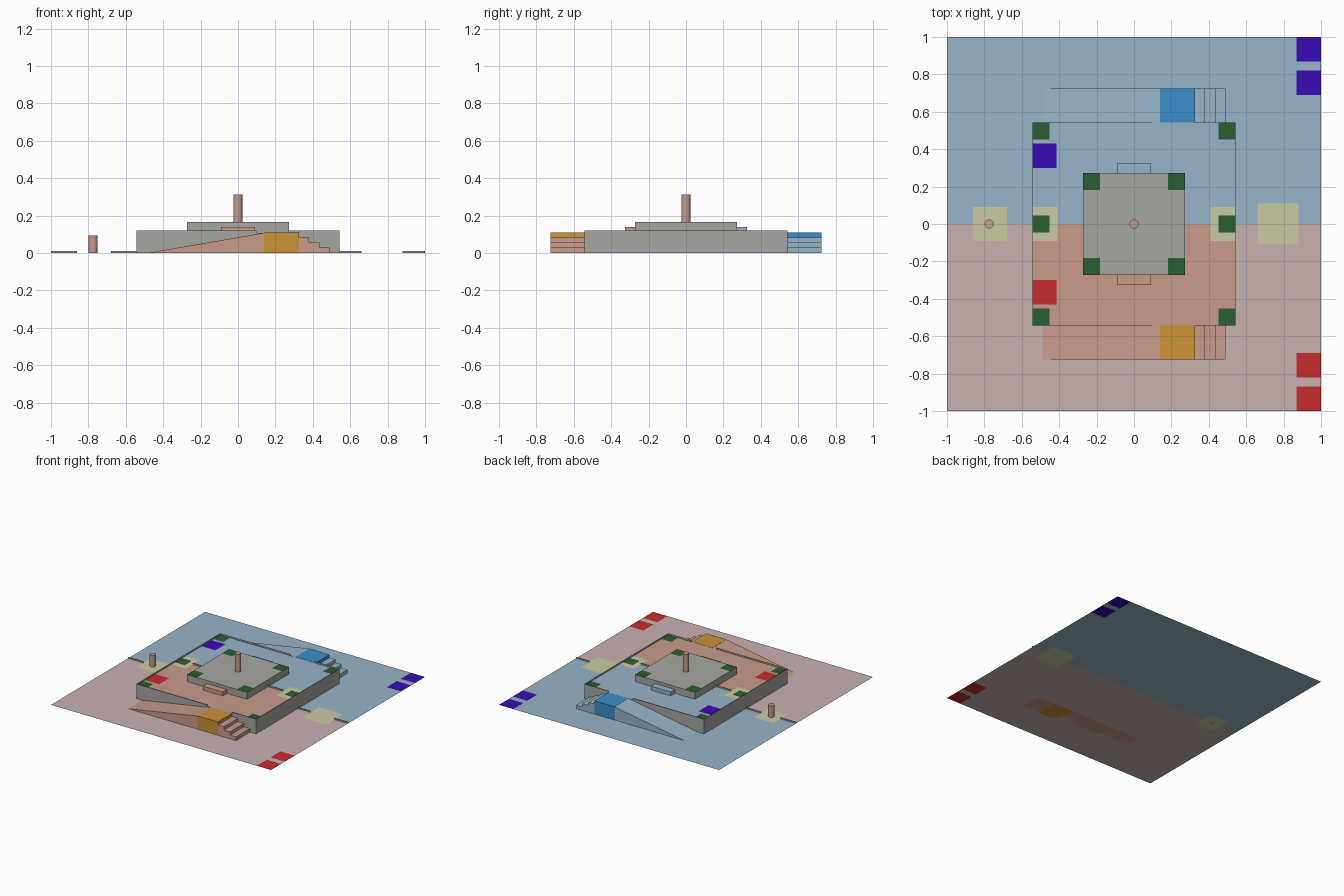
import bpy
import bmesh

cube = bpy.data.objects.get("Cube")
if cube:
    bpy.data.objects.remove(cube, do_unlink=True)


def material(name, rgb):
    """Flat colour given as sRGB 0-255, stored linear."""
    lin = [((c / 255 + 0.055) / 1.055) ** 2.4 for c in rgb] + [1]
    m = bpy.data.materials.new(name)
    m.use_nodes = True
    m.diffuse_color = lin
    bsdf = next(n for n in m.node_tree.nodes if n.type == "BSDF_PRINCIPLED")
    bsdf.inputs["Base Color"].default_value = lin
    return m


MATS = {name: material(name, rgb) for name, rgb in {
    "grey": (166, 167, 162),
    "pale_pink": (200, 178, 177),
    "salmon": (200, 155, 139),
    "pale_blue": (152, 181, 200),
    "purple": (56, 12, 180),
    "red": (198, 44, 46),
    "green": (42, 94, 50),
    "orange": (202, 146, 55),
    "bright_blue": (58, 143, 202),
    "pale_yellow": (202, 202, 164),
}.items()}


def finish(name, bm, colours):
    mesh = bpy.data.meshes.new(name)
    bm.to_mesh(mesh)
    bm.free()
    for c in colours:
        mesh.materials.append(MATS[c])
    obj = bpy.data.objects.new(name, mesh)
    bpy.context.collection.objects.link(obj)
    return obj


def prism(name, outline, y0, y1, colour):
    """Extrude an x-z outline along y."""
    bm = bmesh.new()
    face = bm.faces.new([bm.verts.new((x, y0, z)) for x, z in outline])
    new = bmesh.ops.extrude_face_region(bm, geom=[face])["geom"]
    verts = [v for v in new if isinstance(v, bmesh.types.BMVert)]
    bmesh.ops.translate(bm, verts=verts, vec=(0, y1 - y0, 0))
    bmesh.ops.recalc_face_normals(bm, faces=bm.faces)
    return finish(name, bm, [colour])


def box(name, x0, x1, y0, y1, z0, z1, colour):
    return prism(name, [(x0, z0), (x1, z0), (x1, z1), (x0, z1)], y0, y1, colour)


def sheet(name, half, z, patches, front, back):
    """Flat square floor cut along the patch borders; later patches win."""
    xs = sorted({-half, half} | {v for p in patches for v in p[1:3]})
    ys = sorted({-half, 0, half} | {v for p in patches for v in p[3:5]})
    colours = list(MATS)
    bm = bmesh.new()
    grid = [[bm.verts.new((x, y, z)) for x in xs] for y in ys]
    for j in range(len(ys) - 1):
        for i in range(len(xs) - 1):
            f = bm.faces.new((grid[j][i], grid[j][i + 1],
                              grid[j + 1][i + 1], grid[j + 1][i]))
            c = f.calc_center_median()
            colour = front if c.y < 0 else back
            for col, x0, x1, y0, y1 in patches:
                if x0 < c.x < x1 and y0 < c.y < y1:
                    colour = col
            f.material_index = colours.index(colour)
    return finish(name, bm, colours)


def post(name, x, z0, z1):
    bpy.ops.mesh.primitive_cylinder_add(
        vertices=20, radius=0.024, depth=z1 - z0, location=(x, 0, (z0 + z1) / 2))
    obj = bpy.context.object
    obj.name = name
    obj.data.materials.append(MATS["salmon"])
    bpy.ops.object.shade_smooth_by_angle()


OUT, FLOOR, RIM = 0.543, 0.108, 0.121     # platform half width and heights
TOP, TOP_Z = 0.272, 0.166                 # upper block
G, T = 0.09, 0.002                        # green pad size, sheet wall thickness


def corners(h):
    return [("green", min(sx * h, sx * (h - G)), max(sx * h, sx * (h - G)),
             min(sy * h, sy * (h - G)), max(sy * h, sy * (h - G)))
            for sx in (-1, 1) for sy in (-1, 1)]


# Ground with coloured squares
sheet("ground", 1, 0, [
    ("pale_yellow", -0.86, -0.68, -0.09, 0.09),
    ("pale_yellow", 0.66, 0.88, -0.11, 0.11),
    ("red", 0.87, 1, -1, -0.87), ("red", 0.87, 1, -0.82, -0.69),
    ("purple", 0.87, 1, 0.87, 1), ("purple", 0.87, 1, 0.69, 0.82),
], "pale_pink", "pale_blue")

# Raised floor with coloured squares
sheet("platform_floor", OUT, FLOOR, [
    ("pale_yellow", -OUT, -0.41, -0.09, 0.09),
    ("pale_yellow", 0.41, OUT, -0.09, 0.09),
    ("green", -OUT, G - OUT, -0.045, 0.045),
    ("green", OUT - G, OUT, -0.045, 0.045),
    ("red", -OUT, -0.415, -0.43, -0.30),
    ("purple", -OUT, -0.415, 0.30, 0.43),
] + corners(OUT), "salmon", "pale_blue")

# Upper block with green corners
box("upper_block", -TOP, TOP, -TOP, TOP, FLOOR, TOP_Z - 0.001, "grey")
sheet("upper_block_top", TOP, TOP_Z, corners(TOP), "grey", "grey")

# Platform side walls
for side, label in ((-1, "right"), (1, "left")):
    x = side * OUT
    box(f"{label}_wall", x - T / 2, x + T / 2, -OUT, OUT, 0, RIM, "grey")

# Front and back: wall with entrance gap, ramp, landing, stairs, small step
for side, label, plain, accent in ((-1, "front", "salmon", "orange"),
                                   (1, "back", "pale_blue", "bright_blue")):
    y = side * OUT
    y_in, y_out = y + side * T / 2, side * 0.725
    prism(f"{label}_wall", [(-OUT, 0), (OUT, 0), (OUT, RIM), (0.325, RIM),
                            (0.325, FLOOR), (0.1, FLOOR), (0.1, RIM), (-OUT, RIM)],
          y - T / 2, y + T / 2, "grey")
    prism(f"{label}_ramp", [(-0.49, 0), (0.14, 0), (0.14, FLOOR)], y_in, y_out, plain)
    box(f"{label}_landing", 0.14, 0.325, y_in, y_out, 0, FLOOR + 0.001, accent)
    for i in range(3):
        x = 0.325 + i * 0.055
        box(f"{label}_stair_{i + 1}", x, x + 0.055, y_in, y_out,
            0, FLOOR * (3 - i) / 4 + 0.003, plain)
    box(f"{label}_small_step", -0.09, 0.09, side * TOP, side * 0.327,
        FLOOR, 0.14, plain)

# Low dividers along the middle line
for i, (x0, x1, z) in enumerate(((-1, -0.86, 0), (-0.68, -OUT, 0), (OUT, 0.66, 0),
                                 (0.88, 1, 0), (-0.41, -TOP, FLOOR),
                                 (TOP, 0.41, FLOOR))):
    box(f"divider_{i + 1}", x0, x1, -T / 2, T / 2, z, z + 0.012, "grey")

# Posts
post("centre_post", 0, TOP_Z, 0.312)
post("side_post", -0.775, 0, 0.095)
